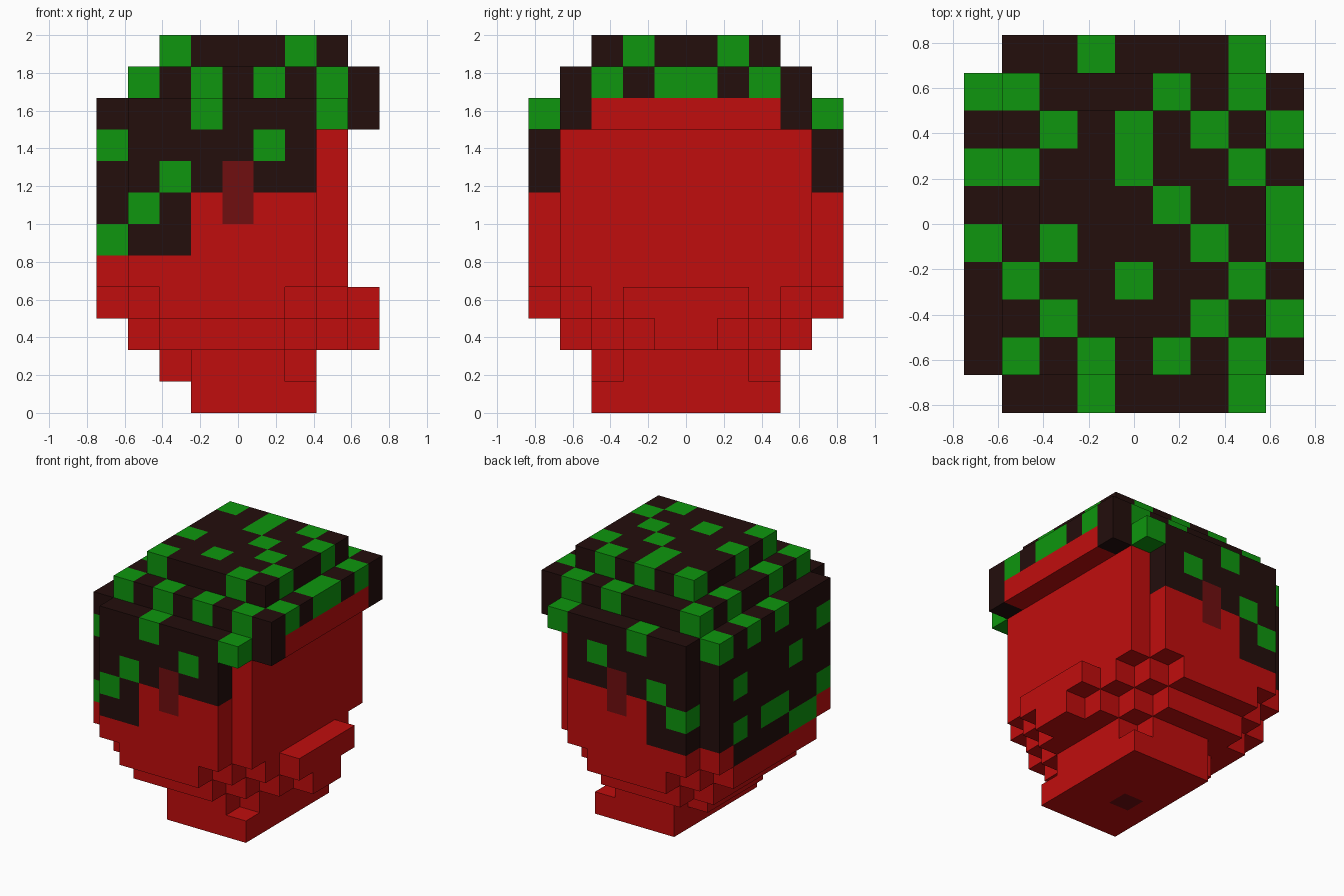
import bpy, bmesh
from mathutils import Vector

old = bpy.data.objects.get("Cube")
if old:
    bpy.data.objects.remove(old, do_unlink=True)

U = 1 / 6                              # edge of one block
ORIGIN = Vector((-4.5, -5, 0))         # corner of the 9 x 10 x 12 block grid


def material(name, rgb):
    m = bpy.data.materials.new(name)
    m.use_nodes = True
    m.diffuse_color = (*rgb, 1)
    bsdf = m.node_tree.nodes["Principled BSDF"]
    bsdf.inputs["Base Color"].default_value = (*rgb, 1)
    bsdf.inputs["Roughness"].default_value = 0.8
    return m


RED = material("red_skin", (0.527, 0.004, 0.004))
MAROON = material("dark_red", (0.162, 0.0045, 0.005))
DARK = material("dark_hair", (0.017, 0.0044, 0.0037))
GREEN = material("green_hair", (0.0044, 0.305, 0.0044))

# Each layer is a union of block rectangles: first/last x column, first/last y row
HEAD = [(1, 6, 0, 9), (0, 7, 1, 8)]
LAYERS = [
    [(3, 6, 2, 7)],
    [(3, 5, 2, 7), (2, 6, 3, 6)],
    [(2, 5, 1, 8), (1, 6, 2, 7), (1, 7, 3, 6), (1, 8, 4, 5)],
    [(2, 5, 0, 9), (1, 6, 1, 8), (0, 7, 2, 7), (0, 8, 3, 6)],
    HEAD, HEAD, HEAD, HEAD, HEAD,
    [(1, 7, 0, 9), (0, 8, 1, 8)],
    [(1, 8, 1, 8)],
    [(2, 7, 2, 7)],
]
cells = {(x, y, z)
         for z, rects in enumerate(LAYERS)
         for x0, x1, y0, y1 in rects
         for x in range(x0, x1 + 1)
         for y in range(y0, y1 + 1)}

# Green columns of the crown, one string per y row
CROWN = ["37", "1357", "268", "147", "0268", "58", "0147", "2468", "015" + "7", "37"]
# Green blocks on the sides (x, z) and on the back of the head (y, z)
SIDE_GREEN = {(5, 8), (2, 7), (1, 6)}
BACK_GREEN = {(1, 8), (7, 7), (3, 7), (1, 5), (4, 5), (5, 5), (7, 5), (2, 4), (3, 4)}


def is_hair(x, y, z):
    if z >= 10:
        return True
    if z == 9:
        return not (x >= 7 and 2 <= y <= 7)
    if x == 0:
        return z >= 5 or (z == 4 and 2 <= y <= 7)
    if y in (0, 9):
        return (z >= 7 and x <= 6) or (z >= 5 and x <= 2)
    return False


def part_and_material(x, y, z):
    if x == 4 and y in (0, 9) and z in (6, 7):
        return ("right_ear" if y == 0 else "left_ear"), MAROON
    if (x, y, z) == (4, 4, 0):
        return "neck_socket", MAROON
    if is_hair(x, y, z):
        if z >= 9:
            green = str(x) in CROWN[y]
        elif x == 0:
            green = (y, z) in BACK_GREEN
        else:
            green = (x, z) in SIDE_GREEN
        return ("hair_crown" if z >= 9 else "hair_sides"), (GREEN if green else DARK)
    if z < 2:
        return "neck", RED
    return ("jaw" if z < 4 else "face"), RED


# Collect the exposed block faces of every part
parts = {}
for c in sorted(cells):
    part, mat = part_and_material(*c)
    for axis in range(3):
        for sign in (-1, 1):
            n = list(c)
            n[axis] += sign
            if tuple(n) in cells:
                continue
            a, b = (axis + 1) % 3, (axis + 2) % 3
            corners = []
            for da, db in ((0, 0), (1, 0), (1, 1), (0, 1)):
                p = Vector(c)
                p[axis] += sign > 0
                p[a] += da
                p[b] += db
                corners.append((p + ORIGIN) * U)
            if sign < 0:
                corners.reverse()
            parts.setdefault(part, []).append((corners, mat))

# Make one flat-shaded mesh per part
for name, faces in parts.items():
    mesh = bpy.data.meshes.new(name)
    mats = []
    bm = bmesh.new()
    for corners, mat in faces:
        if mat not in mats:
            mats.append(mat)
            mesh.materials.append(mat)
        face = bm.faces.new([bm.verts.new(p) for p in corners])
        face.material_index = mats.index(mat)
    bmesh.ops.remove_doubles(bm, verts=bm.verts[:], dist=0.001)
    bm.to_mesh(mesh)
    bm.free()
    obj = bpy.data.objects.new(name, mesh)
    bpy.context.collection.objects.link(obj)
